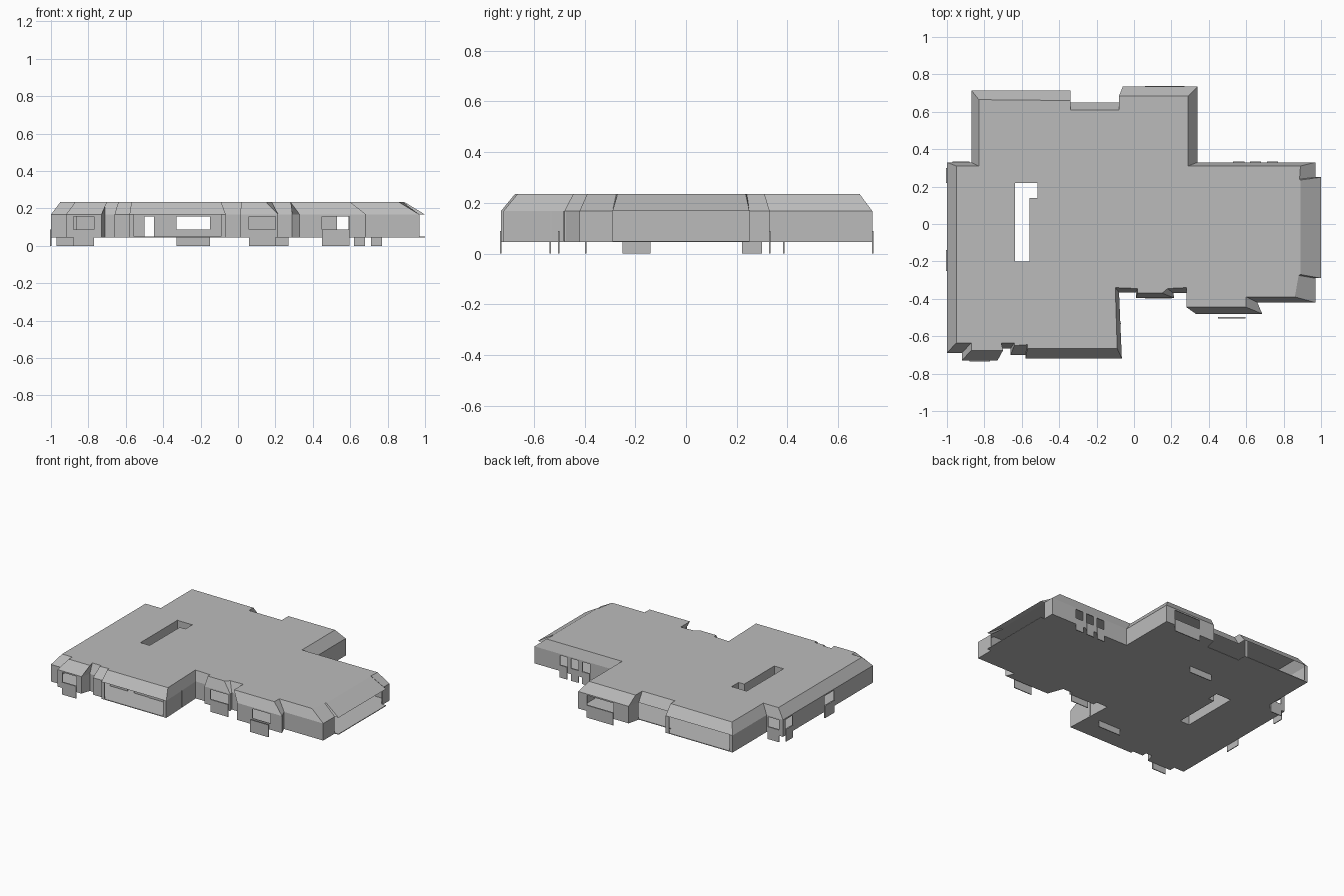
import bpy, bmesh, math
from mathutils import Vector

if "Cube" in bpy.data.objects:
    bpy.data.objects.remove(bpy.data.objects["Cube"])

FLOOR, EAVE, TOP = 0.05, 0.167, 0.234
SILL, HEAD, THICK = 0.088, 0.157, 0.006

grey = bpy.data.materials.new("plain_grey")
grey.diffuse_color = (0.5, 0.5, 0.5, 1)
grey.use_nodes = True
grey.node_tree.nodes["Principled BSDF"].inputs["Base Color"].default_value = grey.diffuse_color

# Outline of the roof at the eaves, and the matching inner edge of the flat top
eave = [(-1, .33), (-.87, .33), (-.87, .715), (-.34, .715), (-.34, .65), (-.08, .65),
        (-.06, .735), (.34, .735), (.34, .33), (.97, .33), (.97, .25), (1, .25),
        (1, -.29), (.97, -.29), (.97, -.42), (.66, -.42), (.685, -.48), (.33, -.48),
        (.29, -.37), (.21, -.37), (.215, -.395), (.01, -.395), (.01, -.365), (-.08, -.365),
        (-.065, -.72), (-.58, -.72), (-.58, -.70), (-.66, -.70), (-.66, -.665), (-.71, -.665),
        (-.73, -.73), (-.92, -.73), (-.92, -.69), (-1, -.69)]
crown = [(-.95, .31), (-.83, .31), (-.83, .665), (-.34, .66), (-.34, .61), (-.08, .61),
         (-.08, .685), (.29, .685), (.29, .31), (.89, .31), (.885, .24), (.89, .235),
         (.89, -.27), (.88, -.275), (.86, -.39), (.6, -.39), (.6, -.445), (.28, -.445),
         (.28, -.34), (.18, -.345), (.15, -.37), (.02, -.37), (.02, -.345), (-.1, -.34),
         (-.09, -.665), (-.57, -.665), (-.57, -.645), (-.64, -.65), (-.64, -.635), (-.71, -.635),
         (-.70, -.675), (-.87, -.675), (-.87, -.635), (-.95, -.635)]
court = [(-.635, .22), (-.515, .22), (-.515, .14), (-.56, .14), (-.56, -.2), (-.635, -.2)]


def finish(bm, name):
    mesh = bpy.data.meshes.new(name)
    bm.to_mesh(mesh)
    bm.free()
    mesh.materials.append(grey)
    ob = bpy.data.objects.new(name, mesh)
    bpy.context.collection.objects.link(ob)
    return ob


def loop(bm, pts, z):
    vs = [bm.verts.new((x, y, z)) for x, y in pts]
    es = [bm.edges.new((vs[i], vs[(i + 1) % len(vs)])) for i in range(len(vs))]
    return vs, es


def fill(bm, edges):
    """Flat fill between an outer loop and the courtyard loop, facing up."""
    res = bmesh.ops.triangle_fill(bm, edges=edges, use_beauty=True, use_dissolve=False)
    for f in res["geom"]:
        if isinstance(f, bmesh.types.BMFace):
            f.normal_update()
            if f.normal.z < 0:
                f.normal_flip()


# Roof: flat top with a courtyard opening and sloping sides
bm = bmesh.new()
top_v, top_e = loop(bm, crown, TOP)
low_v, low_e = loop(bm, eave, EAVE)
hole_v, hole_e = loop(bm, court, TOP)
fill(bm, top_e + hole_e)
n = len(eave)
for i in range(n):
    j = (i + 1) % n
    bm.faces.new((low_v[j], low_v[i], top_v[i], top_v[j]))
finish(bm, "roof")

# Floor slab with the same outline and opening
bm = bmesh.new()
fill(bm, loop(bm, eave, FLOOR)[1] + loop(bm, court, FLOOR)[1])
floor = finish(bm, "floor")
mod = floor.modifiers.new("thickness", "SOLIDIFY")
mod.thickness, mod.offset = 0.005, -1


def slab(bm, p, q, a, b, z0, z1, out=0.0):
    """Upright plate on line p-q between distances a and b, moved outwards."""
    p, q = Vector(p), Vector(q)
    d = (q - p).normalized()
    nrm = Vector((-d.y, d.x))
    rings = []
    for z in (z0, z1):
        rings.append([bm.verts.new((*(p + d * s + nrm * (out + t)), z))
                      for s, t in ((a, 0), (a, -THICK), (b, -THICK), (b, 0))])
    lo, hi = rings
    fs = [bm.faces.new(lo[::-1]), bm.faces.new(hi)]
    fs += [bm.faces.new((lo[i], lo[(i + 1) % 4], hi[(i + 1) % 4], hi[i])) for i in range(4)]
    bmesh.ops.recalc_face_normals(bm, faces=fs)


def wall(bm, panels, p, q, windows=(), out=0.004, z1=EAVE):
    """Wall p-q; windows are (from, to, sill) in x or y. Windows get a hanging panel."""
    axis = 0 if abs(q[0] - p[0]) > abs(q[1] - p[1]) else 1
    length = (Vector(q) - Vector(p)).length
    at = 0.0
    cuts = sorted(sorted((abs(a - p[axis]), abs(b - p[axis]))) + [s] for a, b, s in windows)
    for a, b, s in cuts:
        slab(bm, p, q, at, a, FLOOR, z1)
        slab(bm, p, q, a, b, HEAD, z1)
        if s > FLOOR:
            slab(bm, p, q, a, b, FLOOR, s)
            slab(panels, p, q, a, b, 0, s, out)
        at = b
    slab(bm, p, q, at, length, FLOOR, z1)


# Outer walls, following the eaves; open sides are porches with end posts
windows = {0: [(-.97, -.88, SILL)], 6: [(.06, .27, SILL)],
           8: [(.53, .59, SILL), (.62, .68, SILL), (.71, .77, SILL)],
           16: [(.45, .595, SILL)], 20: [(.06, .2, SILL)], 30: [(-.88, -.77, SILL)],
           33: [(-.25, -.14, SILL), (.22, .30, SILL)]}
posts = (2, 24)
gaps = (3, 4, 10, 11, 12)
walls, panels = bmesh.new(), bmesh.new()
for i in range(n):
    p, q = eave[i], eave[(i + 1) % n]
    if i in posts:
        size = (Vector(q) - Vector(p)).length
        slab(walls, p, q, 0, .025, FLOOR, EAVE)
        slab(walls, p, q, size - .025, size, FLOOR, EAVE)
    elif i not in gaps:
        wall(walls, panels, p, q, windows.get(i, ()), out=.024 if i == 16 else .004)
finish(walls, "outer_walls")

# Inner walls: behind both porches, and between the main block and right wing
walls = bmesh.new()
opening = [(-.5, -.45, FLOOR), (-.33, -.15, SILL)]
wall(walls, panels, (-.87, .385), (.34, .385), opening)
wall(walls, panels, (-.07, -.535), (-.64, -.535), opening)
wall(walls, panels, (.295, .33), (.295, -.37))
finish(walls, "inner_walls")
finish(panels, "window_panels")

# Courtyard walls
walls = bmesh.new()
for i in range(len(court)):
    p, q = court[i], court[(i + 1) % len(court)]
    slab(walls, p, q, 0, (Vector(q) - Vector(p)).length, FLOOR - .004, TOP - .001, THICK)
finish(walls, "courtyard_walls")
